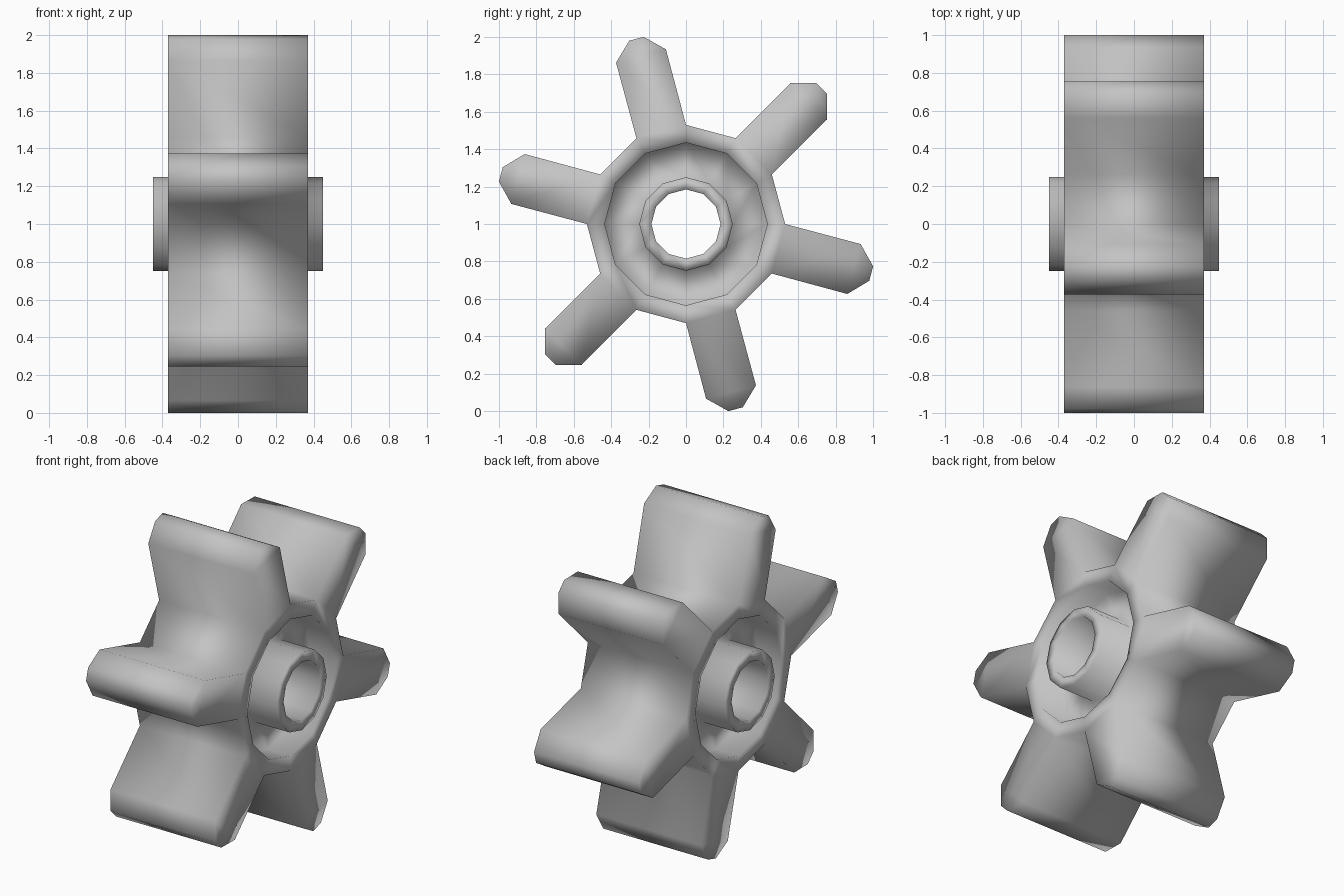
import bpy, bmesh, math
from mathutils import Vector

default = bpy.data.objects.get("Cube")
if default:
    bpy.data.objects.remove(default, do_unlink=True)

SIDES = 12
CENTRE = Vector((0, 0, 1))

grey = bpy.data.materials.new("plain_grey")
grey.use_nodes = True
colour = (0.55, 0.55, 0.55, 1)
grey.diffuse_color = colour
grey.node_tree.nodes["Principled BSDF"].inputs["Base Color"].default_value = colour


def radial(radius, angle, x=0.0):
    return Vector((x, radius * math.cos(angle), radius * math.sin(angle)))


# Hub cross-section (x, radius): bore, boss, recess, rim, mirrored to the other side
half = [(0.45, 0.185), (0.45, 0.25), (0.21, 0.25), (0.21, 0.435), (0.37, 0.435), (0.37, 0.53)]
section = half + [(-x, r) for x, r in reversed(half)]

bm = bmesh.new()
rings = [[bm.verts.new(radial(r, math.tau * i / SIDES, x)) for x, r in section]
         for i in range(SIDES)]
paddle_bases = []
for i in range(SIDES):
    a, b = rings[i], rings[(i + 1) % SIDES]
    for j in range(len(section)):
        k = (j + 1) % len(section)
        face = bm.faces.new((a[j], a[k], b[k], b[j]))
        # Every second outer facet carries a paddle
        if j == len(half) - 1 and i % 2 == 1:
            paddle_bases.append((face, math.tau * (i + 0.5) / SIDES))

# Paddles: straight blade, then a chamfered tip
for face, angle in paddle_bases:
    out = radial(1, angle)
    across = radial(1, angle + math.pi / 2)
    for radius, half_width in ((0.93, 0.138), (1.025, 0.04)):
        face = bmesh.ops.extrude_discrete_faces(bm, faces=[face])["faces"][0]
        for v in face.verts:
            side = math.copysign(half_width, v.co.dot(across))
            v.co = Vector((v.co.x, 0, 0)) + out * radius + across * side

bmesh.ops.recalc_face_normals(bm, faces=bm.faces[:])
for face in bm.faces:
    face.smooth = True
bmesh.ops.translate(bm, verts=bm.verts[:], vec=CENTRE)

mesh = bpy.data.meshes.new("paddle_wheel")
bm.to_mesh(mesh)
bm.free()
mesh.materials.append(grey)
wheel = bpy.data.objects.new("paddle_wheel", mesh)
bpy.context.collection.objects.link(wheel)
